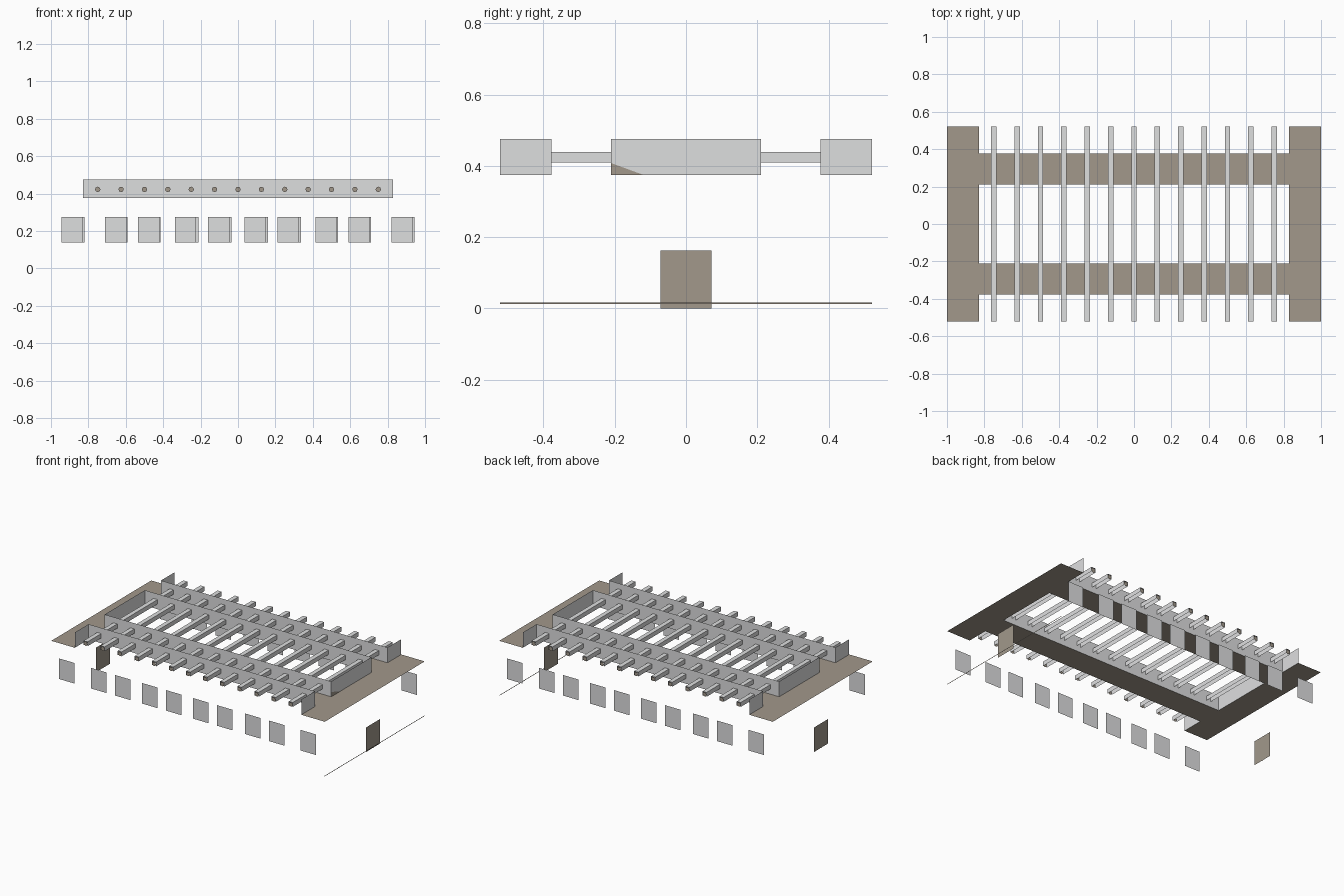
import bpy
import math

if "Cube" in bpy.data.objects:
    bpy.data.objects.remove(bpy.data.objects["Cube"])


def material(name, rgb):
    m = bpy.data.materials.new(name)
    m.diffuse_color = (*rgb, 1)
    m.use_nodes = True
    m.node_tree.nodes["Principled BSDF"].inputs["Base Color"].default_value = m.diffuse_color
    return m


GREY = material("light grey", (0.73, 0.735, 0.74))
BROWN = material("warm grey brown", (0.36, 0.315, 0.26))


def mesh_object(name, verts, faces, mat):
    me = bpy.data.meshes.new(name)
    me.from_pydata(verts, [], faces)
    me.materials.append(mat)
    ob = bpy.data.objects.new(name, me)
    bpy.context.collection.objects.link(ob)
    return ob


def floor_panel(name, x0, x1, y0, y1, z, mat):
    return mesh_object(name, [(x0, y0, z), (x1, y0, z), (x1, y1, z), (x0, y1, z)],
                       [(0, 1, 2, 3)], mat)


def wall(name, a, b, z0, z1, mat):
    # upright sheet between two plan points
    return mesh_object(name, [(*a, z0), (*b, z0), (*b, z1), (*a, z1)],
                       [(0, 1, 2, 3)], mat)


def channel_y(name, x, z, r, y0, y1, mat):
    # square beam along y, open underneath and at the ends
    c = [(x + r, z - r), (x + r, z + r), (x - r, z + r), (x - r, z - r)]
    verts = [(px, y0, pz) for px, pz in c] + [(px, y1, pz) for px, pz in c]
    faces = [(i, i + 1, i + 5, i + 4) for i in range(3)]
    return mesh_object(name, verts, faces, mat)


HX, HY = 1.0, 0.522          # outer half size
WX, Y_IN, Y_OUT = 0.828, 0.21, 0.378
Z0, Z1 = 0.375, 0.476        # roof level and parapet top

# Flat roof: two end slabs and two connecting strips
for s in (-1, 1):
    floor_panel("roof_end", min(s * WX, s * HX), max(s * WX, s * HX), -HY, HY, Z0, BROWN)
    floor_panel("roof_strip", -WX, WX, min(s * Y_IN, s * Y_OUT),
                max(s * Y_IN, s * Y_OUT), Z0, BROWN)

# Parapets around the openings
for s in (-1, 1):
    for y in (Y_IN, Y_OUT):
        wall("long_parapet", (-s * WX, s * y), (s * WX, s * y), Z0, Z1, GREY)
    wall("courtyard_end_parapet", (s * WX, -s * Y_IN), (s * WX, s * Y_IN), Z0, Z1, GREY)
    for t in (-1, 1):
        wall("bay_end_parapet", (s * WX, t * Y_OUT), (s * WX, t * HY), Z0, Z1, GREY)

# Brown corner patch on the right courtyard parapet
mesh_object("parapet_corner_patch",
            [(WX + 0.001, -Y_IN, Z0), (WX + 0.001, -0.12, Z0), (WX + 0.001, -Y_IN, 0.408)],
            [(0, 1, 2)], BROWN)

# Thirteen cross beams with small end plugs
for i in range(13):
    x = (i - 6) * 0.125
    channel_y("cross_beam", x, 0.424, 0.0145, -HY, HY, GREY)
    for s in (-1, 1):
        ring = [(x + 0.0143 * math.cos(k * math.pi / 4), s * (HY - 0.002),
                 0.422 + 0.0143 * math.sin(k * math.pi / 4)) for k in range(8)]
        mesh_object("beam_end_plug", ring, [tuple(range(8))], BROWN)

# Window panes: the back row is the front row turned half round
for s in (-1, 1):
    for cx in (-.886, -.653, -.477, -.281, -.103, .092, .269, .472, .649, .879):
        wall("window_pane", (s * (-cx + 0.057), s * HY), (s * (-cx - 0.057), s * HY),
             0.138, 0.274, GREY)

# Double doors at both ends: two leaves, meeting strip and knob
for s in (-1, 1):
    for t in (-1, 1):
        wall("door_leaf", (s * 0.987, min(0, t * 0.072)), (s * 0.987, max(0, t * 0.072)),
             0.0, 0.162, BROWN)
    wall("door_meeting_strip", (s * 0.989, -0.004), (s * 0.989, 0.004), 0.0, 0.162, BROWN)
    for side in (-0.004, 0.004):
        wall("door_knob", (s * 0.987 + side, 0.008), (s * 0.987 + side, 0.016),
             0.064, 0.072, BROWN)

# Thin sill line at the right end
wall("base_line", (0.998, -HY), (0.998, HY), 0.013, 0.017, BROWN)
